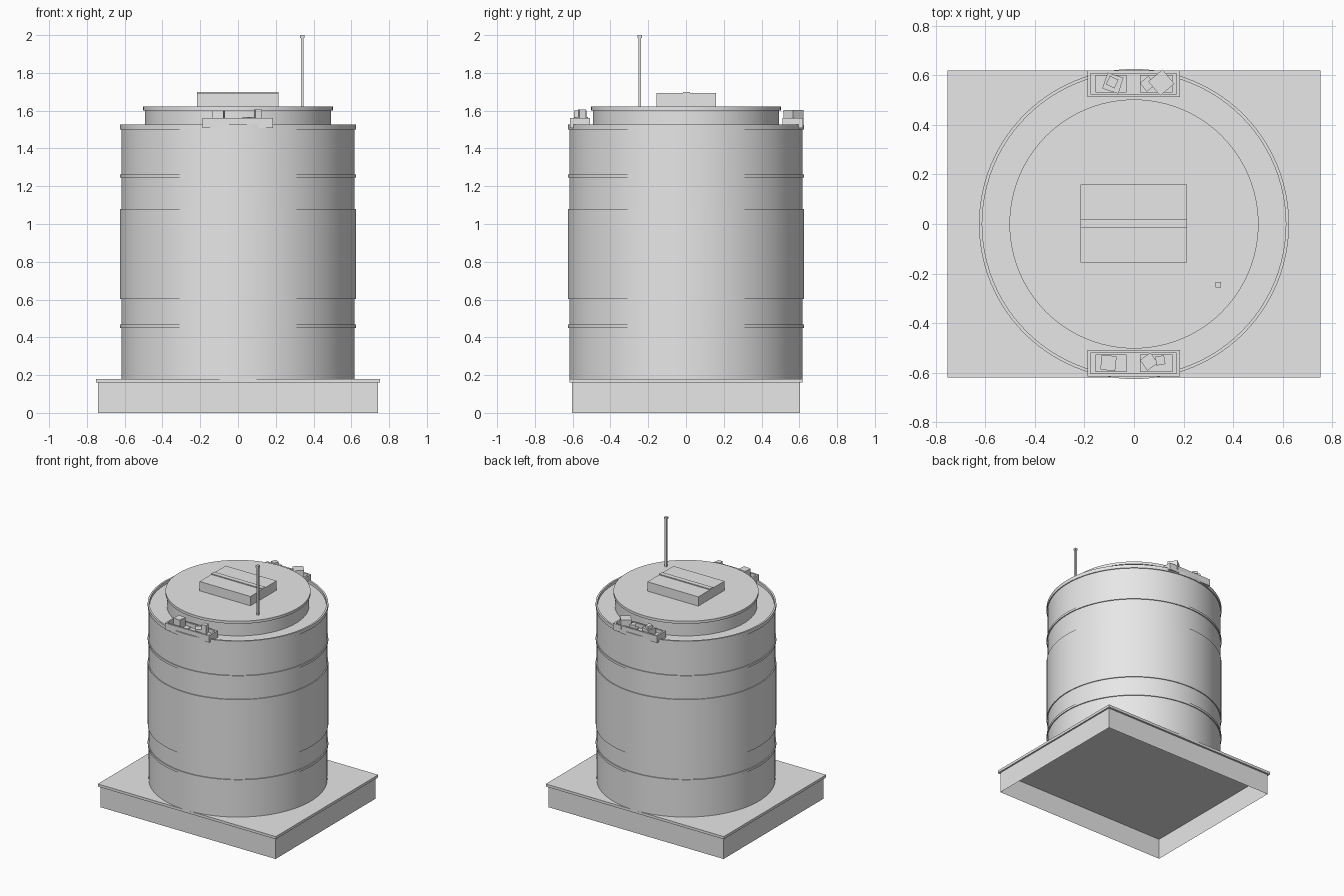
import bpy, bmesh, math
from mathutils import Matrix

cube = bpy.data.objects.get("Cube")
if cube:
    bpy.data.objects.remove(cube, do_unlink=True)

grey = bpy.data.materials.new("light grey")
grey.use_nodes = True
grey.diffuse_color = (0.8, 0.8, 0.8, 1)
grey.node_tree.nodes["Principled BSDF"].inputs["Base Color"].default_value = (0.8, 0.8, 0.8, 1)


def finish(name, bm, smooth=False):
    mesh = bpy.data.meshes.new(name)
    bm.to_mesh(mesh)
    bm.free()
    ob = bpy.data.objects.new(name, mesh)
    bpy.context.collection.objects.link(ob)
    mesh.materials.append(grey)
    if smooth:
        bpy.ops.object.select_all(action='DESELECT')
        ob.select_set(True)
        bpy.context.view_layer.objects.active = ob
        bpy.ops.object.shade_smooth_by_angle(angle=math.radians(30))
    return ob


def box(name, x, y, z, turn=0, open_bottom=False):
    """Box from (low, high) pairs, turned about its own upright axis."""
    centre = [(a + b) / 2 for a, b in (x, y, z)]
    size = [b - a for a, b in (x, y, z)]
    bm = bmesh.new()
    bmesh.ops.create_cube(bm, size=1, matrix=Matrix.Translation(centre)
                          @ Matrix.Rotation(math.radians(turn), 4, 'Z')
                          @ Matrix.Diagonal((*size, 1)))
    if open_bottom:
        bm.normal_update()
        low = [f for f in bm.faces if f.normal.z < -0.9]
        bmesh.ops.delete(bm, geom=low, context='FACES')
    return finish(name, bm)


def revolve(name, profile, steps=96):
    bm = bmesh.new()
    verts = [bm.verts.new((r, 0, z)) for r, z in profile]
    edges = [bm.edges.new(pair) for pair in zip(verts, verts[1:])]
    bmesh.ops.spin(bm, geom=verts + edges, axis=(0, 0, 1), cent=(0, 0, 0),
                   angle=math.tau, steps=steps)
    bmesh.ops.remove_doubles(bm, verts=bm.verts, dist=0.0001)
    bmesh.ops.recalc_face_normals(bm, faces=bm.faces)
    return finish(name, bm, smooth=True)


# Hollow plinth with an overhanging slab
box("plinth_skirt", (-0.74, 0.74), (-0.603, 0.603), (0, 0.162), open_bottom=True)
box("plinth_slab", (-0.752, 0.752), (-0.618, 0.618), (0.16, 0.18))

# Drum with raised bands and a rim around a sunken top
WALL, BAND = 0.618, 0.625
drum = [(0, 0.17), (WALL, 0.17)]
for low, high in ((0.45, 0.468), (0.602, 1.08), (1.245, 1.262), (1.5, 1.527)):
    drum += [(WALL, low), (BAND, low), (BAND, high), (WALL, high)]
drum += [(0.612, 1.527), (0.612, 1.505), (0, 1.505)]
revolve("drum", drum)

# Raised lid with a thin lip
revolve("lid", [(0, 1.5), (0.492, 1.5), (0.492, 1.602), (0.502, 1.602), (0.502, 1.622), (0, 1.622)])

# Hatch with a ridge strip
box("hatch", (-0.216, 0.214), (-0.155, 0.16), (1.615, 1.693))
box("hatch_strip", (-0.216, 0.214), (-0.015, 0.021), (1.69, 1.7))

# Antenna with a wider tip
box("antenna_rod", (0.333, 0.347), (-0.252, -0.238), (1.61, 1.99))
box("antenna_tip", (0.329, 0.351), (-0.256, -0.234), (1.985, 2))


def tray(side, y0, y1):
    """Shallow open tray with two raised panels."""
    x0, x1, t = -0.188, 0.185, 0.013
    z = (1.508, 1.56)
    box(side + "_tray_floor", (x0, x1), (y0, y1), (1.508, 1.53))
    for tag, x in (("right", (x0, x0 + t)), ("left", (x1 - t, x1))):
        box(f"{side}_tray_{tag}_wall", x, (y0, y1), z)
    for tag, y in (("near", (y0, y0 + t)), ("far", (y1 - t, y1))):
        box(f"{side}_tray_{tag}_wall", (x0 + t, x1 - t), y, z)
    for tag, x in (("right", (-0.155, -0.03)), ("left", (0.025, 0.155))):
        box(f"{side}_tray_{tag}_panel", x, (y0 + 0.018, y1 - 0.018), (1.525, 1.537))


def crate(name, x, y, size, top, turn):
    h = size / 2
    box(name, (x - h, x + h), (y - h, y + h), (1.53, top), turn)


# Trays on the rim, loaded with turned crates
tray("front", -0.615, -0.508)
crate("front_crate_right", -0.103, -0.56, 0.06, 1.602, -6)
crate("front_crate_middle", 0.06, -0.555, 0.052, 1.566, 35)
crate("front_crate_left", 0.106, -0.55, 0.036, 1.605, 10)
tray("back", 0.512, 0.619)
crate("back_crate_right", -0.085, 0.568, 0.068, 1.58, -18)
crate("back_crate_right_top", -0.088, 0.572, 0.038, 1.602, -25)
crate("back_crate_middle", 0.055, 0.565, 0.045, 1.57, 40)
crate("back_crate_left", 0.11, 0.57, 0.075, 1.603, 40)
